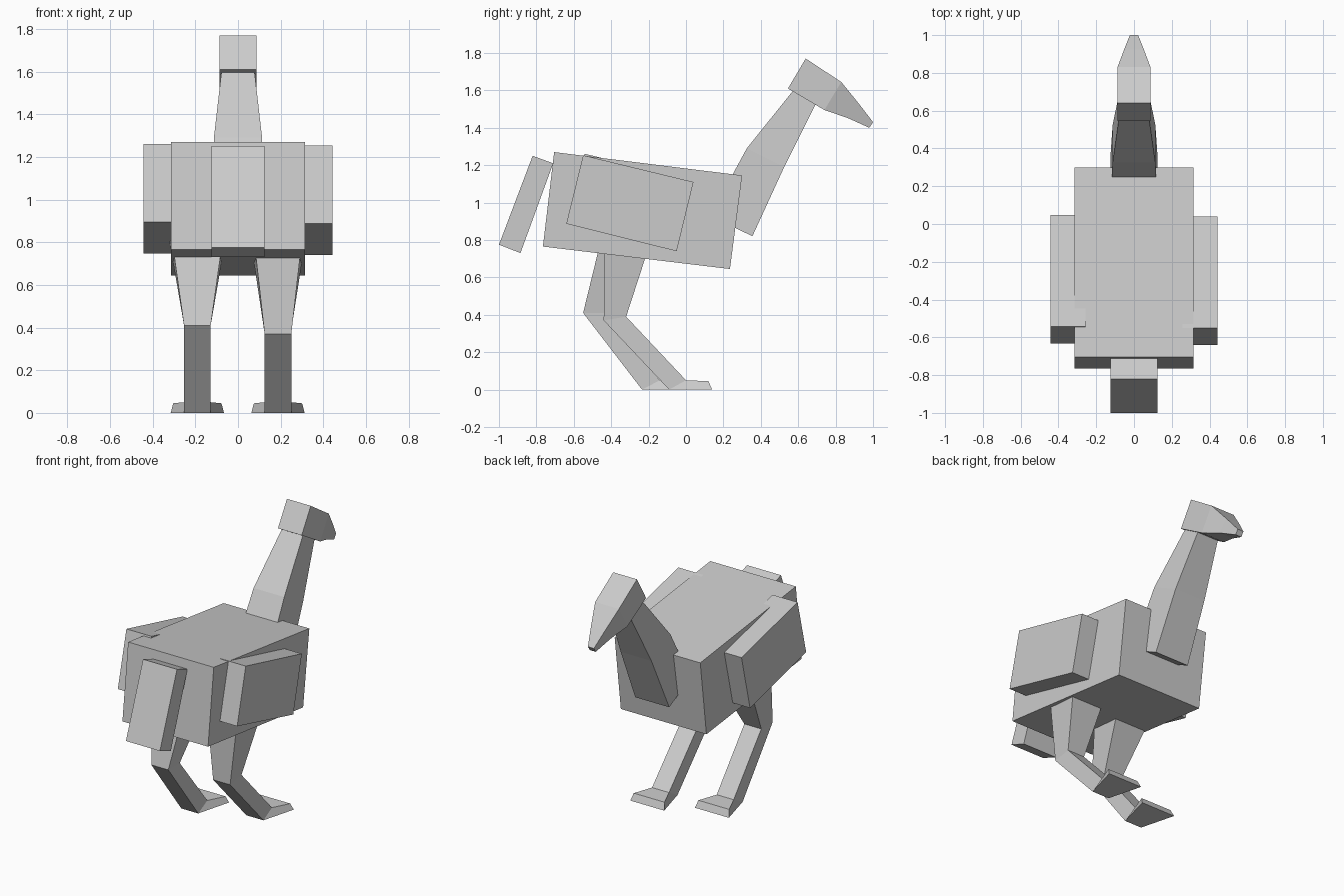
import bpy
import bmesh

cube = bpy.data.objects.get("Cube")
if cube:
    bpy.data.objects.remove(cube, do_unlink=True)

# Single plain grey colour
GREY = (0.6, 0.6, 0.6, 1.0)
grey = bpy.data.materials.new("plain_grey")
grey.use_nodes = True
grey.diffuse_color = GREY
grey.node_tree.nodes["Principled BSDF"].inputs["Base Color"].default_value = GREY


def loft(name, rings, x=0.0):
    """Skin four-sided rings; each ring is two (y, z, half_width) edges."""
    bm = bmesh.new()
    loops = []
    for (ya, za, wa), (yb, zb, wb) in rings:
        corners = [(x - wa, ya, za), (x + wa, ya, za),
                   (x + wb, yb, zb), (x - wb, yb, zb)]
        loops.append([bm.verts.new(c) for c in corners])
    bm.faces.new(loops[0])
    bm.faces.new(loops[-1])
    for low, high in zip(loops, loops[1:]):
        for i in range(4):
            j = (i + 1) % 4
            bm.faces.new((low[i], low[j], high[j], high[i]))
    bmesh.ops.recalc_face_normals(bm, faces=bm.faces)
    mesh = bpy.data.meshes.new(name)
    bm.to_mesh(mesh)
    bm.free()
    mesh.materials.append(grey)
    obj = bpy.data.objects.new(name, mesh)
    bpy.context.collection.objects.link(obj)
    return obj


def slab(name, corners, half, x=0.0):
    """Box with a four-cornered side outline and constant width."""
    a, b, c, d = [(y, z, half) for y, z in corners]
    return loft(name, [(a, b), (d, c)], x)


# Body and drooping tail
slab("body", [(-0.705, 1.27), (0.3, 1.145), (0.235, 0.645), (-0.765, 0.765)], 0.315)
slab("tail", [(-0.82, 1.25), (-0.71, 1.21), (-0.885, 0.73), (-1.0, 0.775)], 0.125)

# Folded wings, one set slightly higher
for side, x, lift in (("left", 0.35, 0.0), ("right", -0.35, 0.008)):
    outline = [(-0.55, 1.253), (0.04, 1.11), (-0.05, 0.74), (-0.64, 0.887)]
    slab(side + "_wing", [(y + lift, z + lift) for y, z in outline], 0.092, x)

# Neck, tapering upwards
loft("neck", [
    ((0.13, 0.93, 0.125), (0.355, 0.82, 0.125)),
    ((0.325, 1.29, 0.113), (0.525, 1.19, 0.113)),
    ((0.59, 1.62, 0.075), (0.71, 1.56, 0.075)),
])

# Head with pointed beak
loft("head", [
    ((0.64, 1.77, 0.0875), (0.545, 1.61, 0.0875)),
    ((0.83, 1.645, 0.0875), (0.74, 1.495, 0.0875)),
    ((0.925, 1.528, 0.052), (0.865, 1.452, 0.052)),
    ((1.0, 1.43, 0.022), (0.98, 1.4, 0.022)),
])

# Legs: hip, knee, ankle and flared toe; the right leg is swung back
loft("left_leg", [
    ((-0.435, 0.82, 0.113), (-0.18, 0.82, 0.13)),
    ((-0.44, 0.37, 0.0625), (-0.32, 0.39, 0.0625)),
    ((-0.09, 0.0, 0.0625), (0.0, 0.05, 0.0625)),
    ((0.14, 0.0, 0.125), (0.12, 0.045, 0.113)),
], 0.1875)
loft("right_leg", [
    ((-0.45, 0.82, 0.12), (-0.21, 0.8, 0.13)),
    ((-0.55, 0.41, 0.0625), (-0.43, 0.41, 0.0625)),
    ((-0.235, 0.0, 0.0625), (-0.14, 0.05, 0.0625)),
    ((0.0, 0.0, 0.125), (-0.02, 0.045, 0.113)),
], -0.1905)
